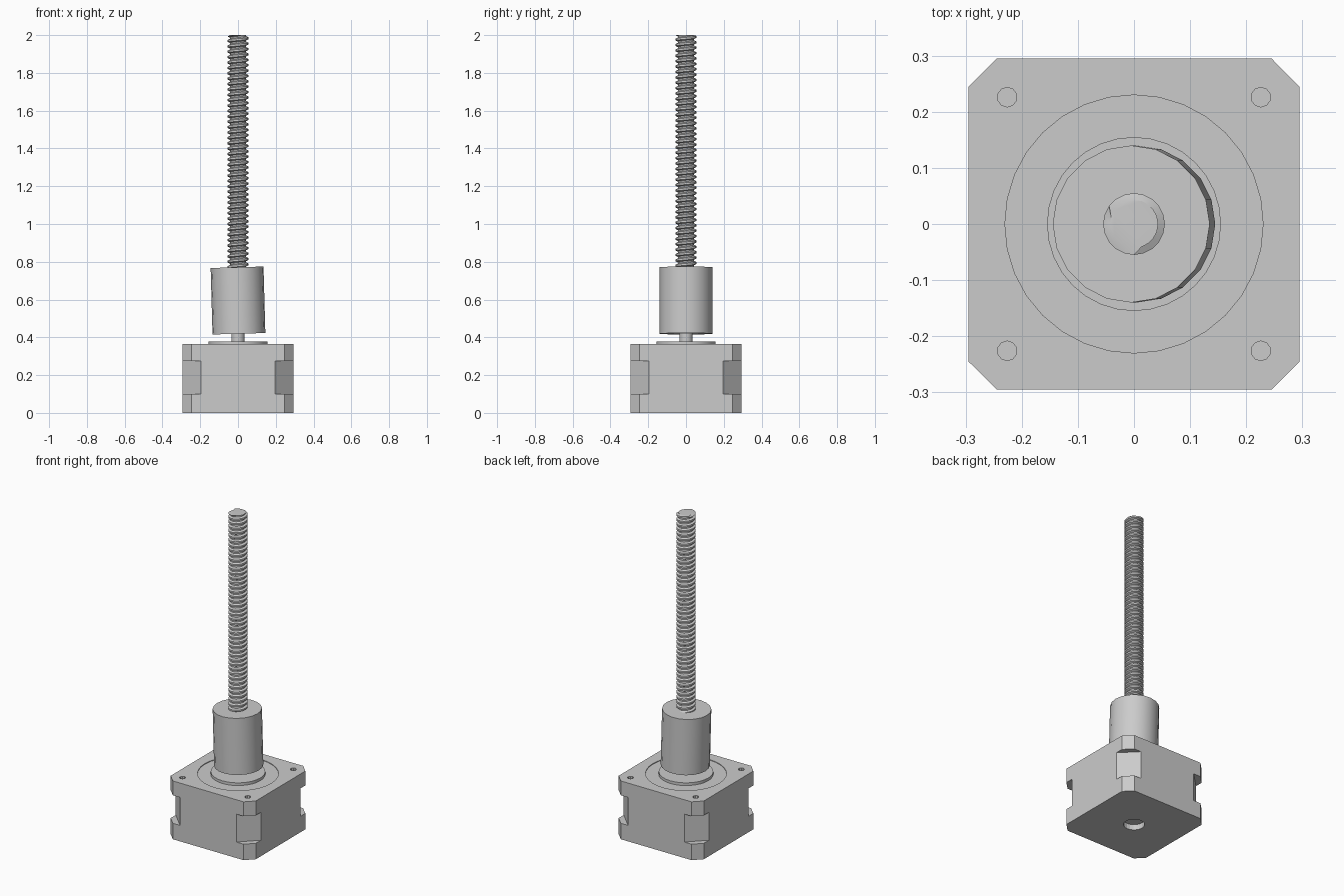
import bpy, bmesh, math
from mathutils import Matrix, Vector

if "Cube" in bpy.data.objects:
    bpy.data.objects.remove(bpy.data.objects["Cube"])

steel = bpy.data.materials.new("steel_grey")
steel.diffuse_color = (0.6, 0.6, 0.6, 1)
steel.use_nodes = True
steel.node_tree.nodes["Principled BSDF"].inputs["Base Color"].default_value = steel.diffuse_color


def finish(name, bm, smooth=True):
    """Turn a bmesh into a named object with the steel material."""
    bmesh.ops.recalc_face_normals(bm, faces=bm.faces)
    mesh = bpy.data.meshes.new(name)
    bm.to_mesh(mesh)
    bm.free()
    mesh.materials.append(steel)
    ob = bpy.data.objects.new(name, mesh)
    bpy.context.collection.objects.link(ob)
    bpy.ops.object.select_all(action='DESELECT')
    ob.select_set(True)
    bpy.context.view_layer.objects.active = ob
    if smooth:
        bpy.ops.object.shade_smooth_by_angle(angle=math.radians(30))
    return ob


def add_cylinder(bm, r, z0, z1, sides, x=0, y=0):
    bmesh.ops.create_cone(bm, cap_ends=True, segments=sides, radius1=r, radius2=r,
                          depth=z1 - z0,
                          matrix=Matrix.Translation((x, y, (z0 + z1) / 2)))


# Motor body: square block with chamfered vertical edges
H, C, TOP = 0.295, 0.05, 0.365
bm = bmesh.new()
outline = [(H, H - C), (H - C, H), (C - H, H), (-H, H - C),
           (-H, C - H), (C - H, -H), (H - C, -H), (H, C - H)]
base = bm.faces.new([bm.verts.new((x, y, 0)) for x, y in outline])
up = bmesh.ops.extrude_face_region(bm, geom=[base])
bmesh.ops.translate(bm, vec=(0, 0, TOP),
                    verts=[v for v in up["geom"] if isinstance(v, bmesh.types.BMVert)])
body = finish("motor_body", bm, smooth=False)

# Cutters: corner notches, screw holes, shallow round recess, rear bearing hole
bm = bmesh.new()
notch = (2 * H - 0.10) / math.sqrt(2)
for k in range(4):
    a = math.radians(45 + 90 * k)
    bmesh.ops.create_cube(bm, size=1, matrix=(
        Matrix.Rotation(a, 4, 'Z') @ Matrix.Translation((notch + 0.15, 0, 0.1875))
        @ Matrix.Diagonal((0.3, 0.4, 0.175, 1))))
    add_cylinder(bm, 0.0175, TOP - 0.06, TOP + 0.05, 10,
                 math.copysign(0.226, math.cos(a)), math.copysign(0.226, math.sin(a)))
add_cylinder(bm, 0.23, TOP - 0.004, TOP + 0.05, 32)
add_cylinder(bm, 0.06, -0.05, 0.034, 20)
cutter = finish("body_cutter", bm, smooth=False)
cutter.hide_render = True

mod = body.modifiers.new("cuts", 'BOOLEAN')
mod.operation, mod.solver, mod.object = 'DIFFERENCE', 'EXACT', cutter
bpy.context.view_layer.objects.active = body
bpy.ops.object.modifier_apply(modifier="cuts")
bpy.data.objects.remove(cutter)

# Raised pilot ring on the motor face
bm = bmesh.new()
add_cylinder(bm, 0.155, TOP - 0.004, 0.378, 32)
finish("pilot_boss", bm)

# Motor shaft
bm = bmesh.new()
add_cylinder(bm, 0.035, 0.378, 0.43, 20)
finish("motor_shaft", bm)

# Coupler, leaning slightly to the left
bm = bmesh.new()
add_cylinder(bm, 0.14, -0.176, 0.176, 20)
bmesh.ops.transform(bm, verts=bm.verts, matrix=(
    Matrix.Translation((0, 0, 0.595)) @ Matrix.Rotation(math.radians(-1.6), 4, 'Y')))
finish("coupler", bm)

# Lead screw: trapezoidal thread swept as a helix, cut flat at both ends
Z0, Z1, PITCH, SIDES = 0.74, 2.0, 0.0285, 20
CORE, CREST = 0.043, 0.055
PROFILE = [(0.0, CORE), (0.25, CORE), (0.45, CREST), (0.8, CREST)]
bm = bmesh.new()
turns = math.ceil((Z1 - Z0) / PITCH) + 1
columns = []
for i in range(SIDES):
    a = 2 * math.pi * i / SIDES
    column = []
    for t in range(-1, turns):
        for f, r in PROFILE:
            z = Z0 + PITCH * (t + f + i / SIDES)
            if not Z0 < z < Z1:
                z, r = min(max(z, Z0), Z1), CORE
            column.append(bm.verts.new((r * math.cos(a), r * math.sin(a), z)))
    columns.append(column)
rows, step = len(columns[0]), len(PROFILE)
for i in range(SIDES):
    here, there = columns[i], columns[(i + 1) % SIDES]
    shift = step if i == SIDES - 1 else 0     # the seam climbs one pitch
    for j in range(rows - 1 - shift):
        bm.faces.new((here[j], there[j + shift], there[j + shift + 1], here[j + 1]))
bmesh.ops.remove_doubles(bm, verts=bm.verts, dist=1e-5)
bmesh.ops.holes_fill(bm, edges=[e for e in bm.edges if e.is_boundary], sides=0)
finish("lead_screw", bm)
